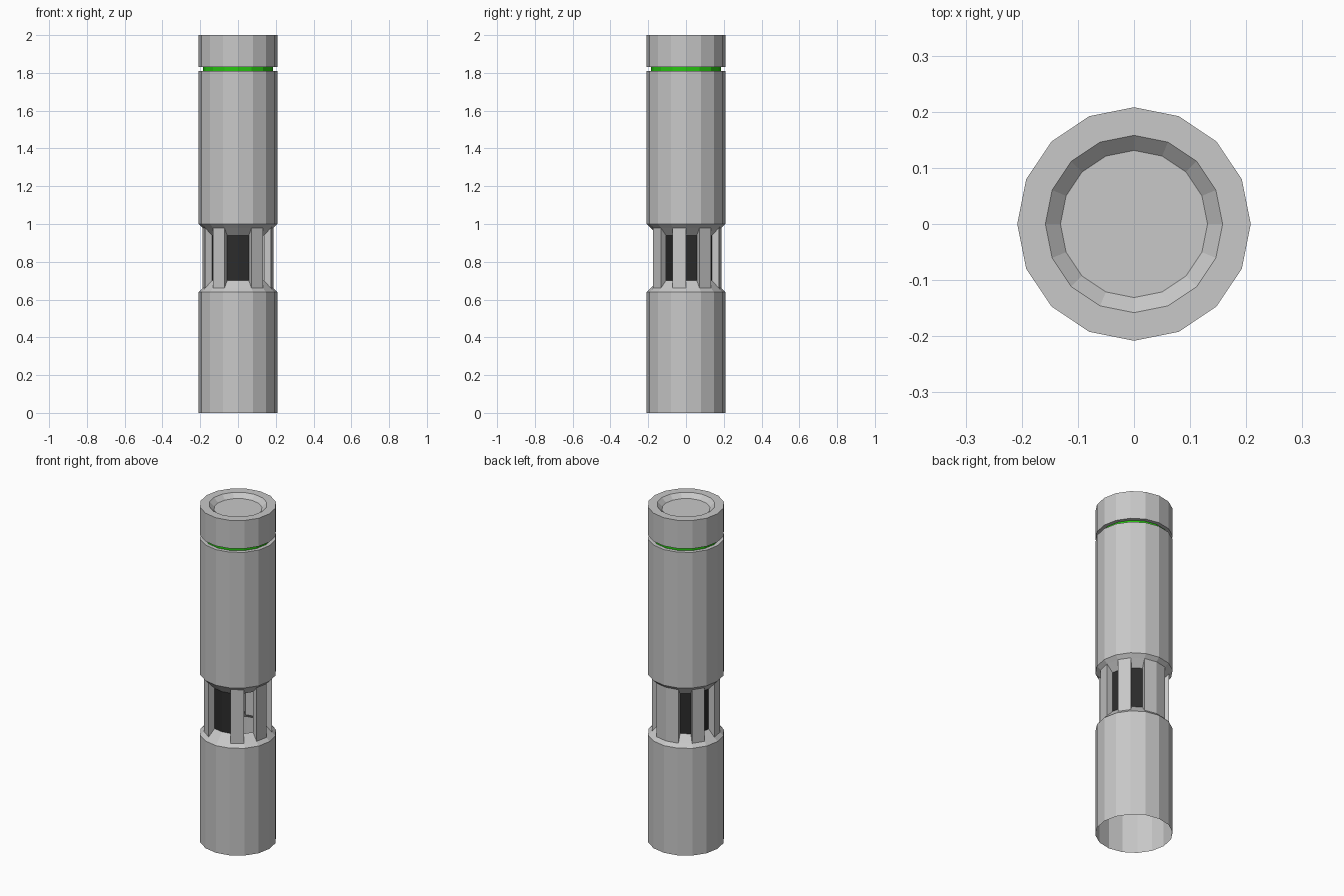
import bpy, bmesh, math

if "Cube" in bpy.data.objects:
    bpy.data.objects.remove(bpy.data.objects["Cube"], do_unlink=True)

SIDES = 16
R_OUT, R_BAR, R_CORE, R_RING, R_RIM, R_DISH = 0.208, 0.188, 0.15, 0.186, 0.158, 0.131
BAR_COLUMNS = {1, 3, 4, 6, 8, 10, 13, 15}
GAP_COLUMNS = set(range(SIDES)) - BAR_COLUMNS
OPEN_COLUMN = 14  # the one window without a panel


def material(name, color):
    m = bpy.data.materials.new(name)
    m.use_nodes = True
    m.diffuse_color = (*color, 1)
    m.node_tree.nodes["Principled BSDF"].inputs["Base Color"].default_value = (*color, 1)
    return m


grey = material("metal grey", (0.58, 0.58, 0.58))
green = material("glowing green", (0.02, 0.56, 0.005))
dark = material("dark panel", (0.025, 0.025, 0.025))


def point(bm, column, r, z):
    a = 2 * math.pi * column / SIDES
    return bm.verts.new((r * math.cos(a), r * math.sin(a), z))


def finish(bm, name, mat):
    bmesh.ops.remove_doubles(bm, verts=bm.verts, dist=0.0001)
    mesh = bpy.data.meshes.new(name)
    bm.to_mesh(mesh)
    bm.free()
    mesh.materials.append(mat)
    obj = bpy.data.objects.new(name, mesh)
    bpy.context.collection.objects.link(obj)
    return obj


def add_columns(bm, profile, columns):
    """Sweep a radius/height profile across the chosen facets."""
    for c in columns:
        for (r0, z0), (r1, z1) in zip(profile, profile[1:]):
            bm.faces.new([point(bm, c, r0, z0), point(bm, c + 1, r0, z0),
                          point(bm, c + 1, r1, z1), point(bm, c, r1, z1)])


def lathe(name, profile, mat, columns=range(SIDES)):
    bm = bmesh.new()
    add_columns(bm, profile, columns)
    return finish(bm, name, mat)


# Open-ended lower tube and main upper tube with its top ledge
lathe("lower_tube", [(R_OUT, 0), (R_OUT, 0.64), (R_BAR, 0.66)], grey)
lathe("upper_tube", [(R_BAR, 0.98), (R_OUT, 1.0), (R_OUT, 1.81), (R_RING, 1.81)], grey)

# Sloped window sills and recessed panels
lathe("lower_sills", [(R_BAR, 0.66), (R_CORE, 0.70)], grey, GAP_COLUMNS)
lathe("upper_sills", [(R_CORE, 0.94), (R_BAR, 0.98)], grey, GAP_COLUMNS)
lathe("window_panels", [(R_CORE, 0.70), (R_CORE, 0.94)], dark, GAP_COLUMNS - {OPEN_COLUMN})

# Upright bars with side walls running in to the panels
bm = bmesh.new()
add_columns(bm, [(R_BAR, 0.66), (R_BAR, 0.98)], BAR_COLUMNS)
side = [(R_BAR, 0.66), (R_BAR, 0.98), (R_CORE, 0.94), (R_CORE, 0.70)]
for c in BAR_COLUMNS:
    if (c - 1) % SIDES in GAP_COLUMNS:
        bm.faces.new([point(bm, c, r, z) for r, z in reversed(side)])
    if (c + 1) % SIDES in GAP_COLUMNS:
        bm.faces.new([point(bm, c + 1, r, z) for r, z in side])
finish(bm, "window_bars", grey)

# Green ring in the groove below the cap
lathe("light_ring", [(R_RING, 1.81), (R_RING, 1.832)], green)

# Cap with a shallow dished top
bm = bmesh.new()
add_columns(bm, [(R_RING, 1.832), (R_OUT, 1.832), (R_OUT, 2.0),
                 (R_RIM, 2.0), (R_DISH, 1.975)], range(SIDES))
bm.faces.new([point(bm, c, R_DISH, 1.975) for c in range(SIDES)])
finish(bm, "top_cap", grey)
